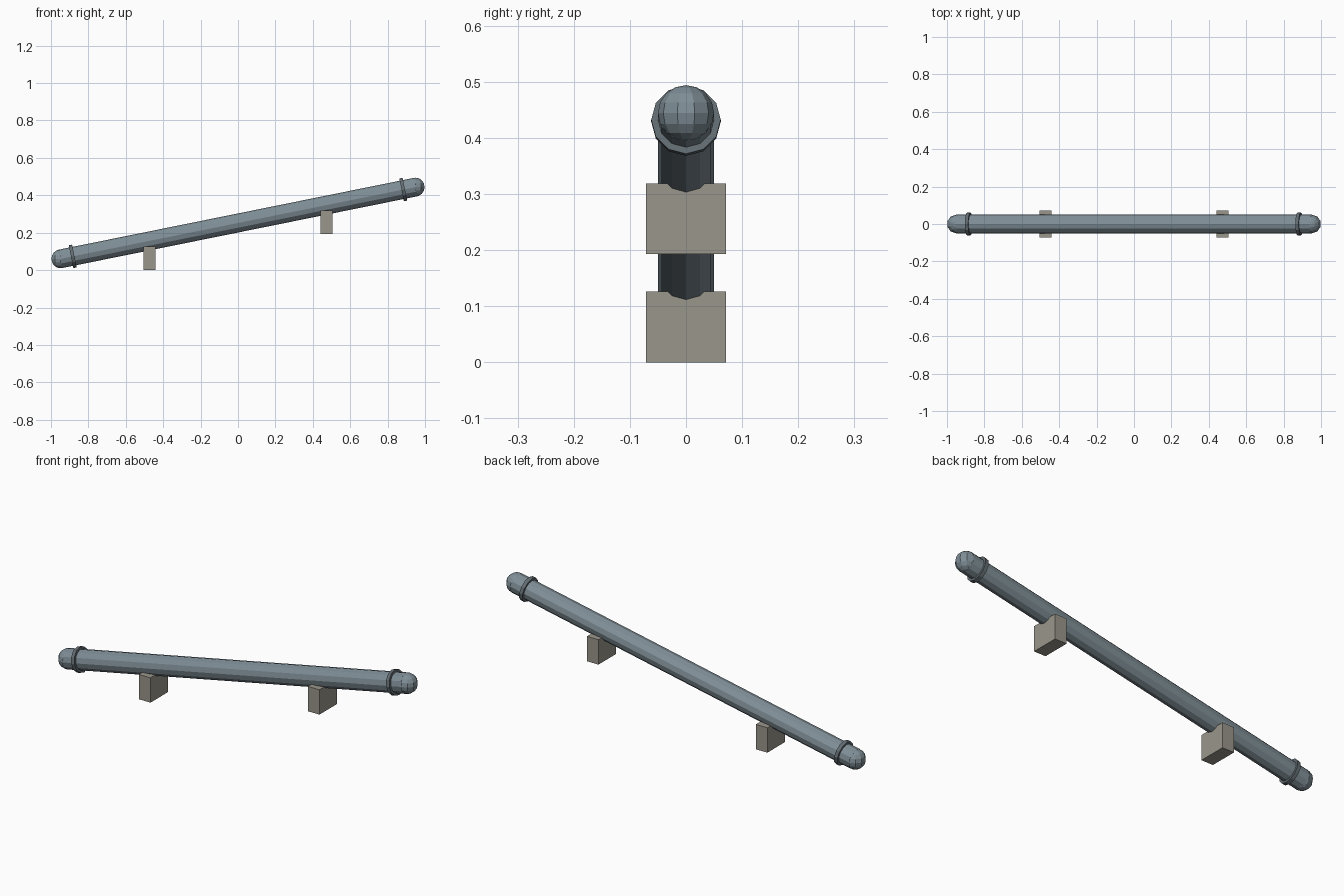
import bpy
import math
from mathutils import Vector

old = bpy.data.objects.get("Cube")
if old:
    bpy.data.objects.remove(old, do_unlink=True)


def material(name, rgb):
    """Flat material from 8-bit sRGB values."""
    lin = [((c / 255 + 0.055) / 1.055) ** 2.4 for c in rgb] + [1.0]
    m = bpy.data.materials.new(name)
    m.use_nodes = True
    m.diffuse_color = lin
    m.node_tree.nodes["Principled BSDF"].inputs["Base Color"].default_value = lin
    return m


pipe_grey = material("pipe blue grey", (127, 142, 150))
collar_grey = material("collar dark grey", (98, 108, 114))
stone = material("stone", (154, 150, 140))

# Sloping centre line of the pipe
LOW, HIGH = Vector((-0.95, 0, 0.06)), Vector((0.95, 0, 0.444))
AXIS = HIGH - LOW
MIDDLE = (LOW + HIGH) / 2
TILT = math.atan2(AXIS.x, AXIS.z)
RADIUS = 0.05


def finish(name, mat):
    ob = bpy.context.object
    ob.name = ob.data.name = name
    ob.data.materials.append(mat)
    return ob


def tilted_cylinder(name, radius, length, centre, mat):
    bpy.ops.mesh.primitive_cylinder_add(
        vertices=12, radius=radius, depth=length,
        location=centre, rotation=(0, TILT, 0))
    return finish(name, mat)


# Long pipe
tilted_cylinder("pipe", RADIUS, AXIS.length, MIDDLE, pipe_grey)

for side, label in ((-1, "low"), (1, "high")):
    # Rounded end
    bpy.ops.mesh.primitive_uv_sphere_add(
        segments=10, ring_count=8, radius=RADIUS,
        location=MIDDLE + AXIS * side / 2)
    finish(label + "_end_ball", pipe_grey)

    # Collar near the end
    tilted_cylinder(label + "_collar", 0.062, 0.018,
                    MIDDLE + AXIS * side * 0.465, collar_grey)

    # Support block cradling the pipe
    bpy.ops.mesh.primitive_cube_add(
        size=1, location=(side * 0.474, 0, 0.1595 + side * 0.0965))
    block = finish(label + "_support_block", stone)
    block.scale = (0.065, 0.142, 0.126)
